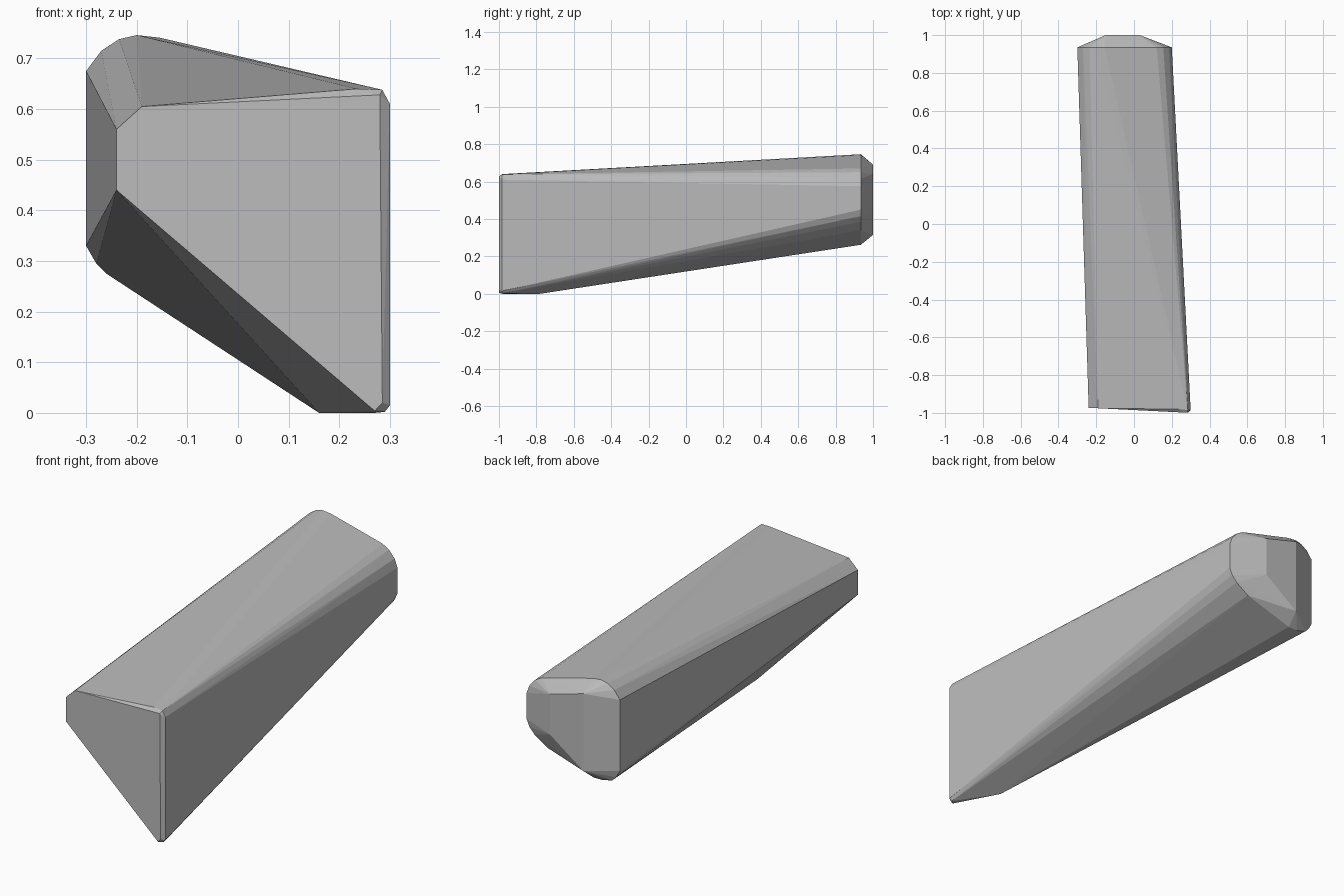
import bpy, bmesh

# Front profile (x, z): a leaning wedge with clipped corners
front = [(-0.24, 0.44), (-0.24, 0.56), (-0.19, 0.605), (0.28, 0.628), (0.285, 0.02), (0.27, 0.004)]
# Rear rim profile (x, z): rounded lopsided outline
rim = [(-0.3, 0.33), (-0.3, 0.675), (-0.27, 0.715), (-0.235, 0.738), (-0.2, 0.746), (-0.155, 0.741),
       (0.12, 0.67), (0.155, 0.65), (0.185, 0.615), (0.2, 0.575), (0.2, 0.45), (0.185, 0.415),
       (0.158, 0.385), (0.09, 0.34), (-0.16, 0.262), (-0.21, 0.262), (-0.26, 0.275), (-0.28, 0.295)]
# Small flat end cap (x, z)
cap = [(-0.15, 0.315), (-0.15, 0.69), (0.03, 0.64), (0.03, 0.445)]

points = [(x, -0.985 - 0.05 * x, z) for x, z in front]
points += [(x, 0.935, z) for x, z in rim]
points += [(x, 1.0, z) for x, z in cap]
# Bevelled right corner, top lip and flat foot
points += [(0.3, -0.985, 0.61), (0.3, -0.985, 0.015), (0.285, -0.985, 0.638), (0.235, -0.98, 0.64),
           (0.29, -0.98, 0.002), (0.27, -0.98, 0.0), (0.16, -0.78, 0.0)]

bm = bmesh.new()
for p in points:
    bm.verts.new(p)
hull = bmesh.ops.convex_hull(bm, input=bm.verts)
loose = [v for v in bm.verts if not v.link_faces]
bmesh.ops.delete(bm, geom=loose, context='VERTS')
bmesh.ops.recalc_face_normals(bm, faces=bm.faces)

mesh = bpy.data.meshes.new("tapered_block")
bm.to_mesh(mesh)
bm.free()
block = bpy.data.objects.new("tapered_block", mesh)
bpy.context.collection.objects.link(block)

grey = bpy.data.materials.new("plain grey")
grey.diffuse_color = (0.5, 0.5, 0.5, 1)
mesh.materials.append(grey)
